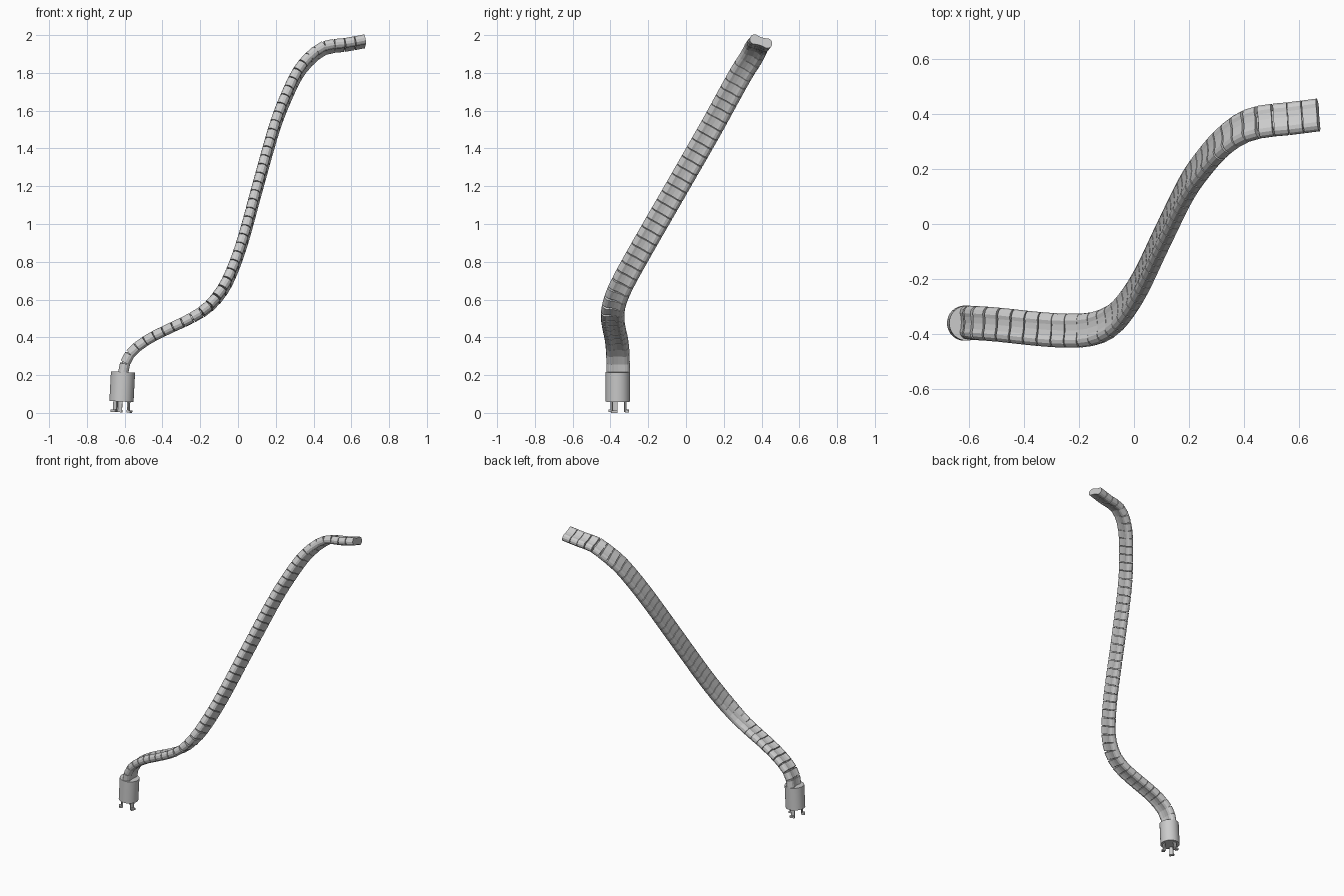
import bpy, bmesh, math
from mathutils import Vector, Matrix

if "Cube" in bpy.data.objects:
    bpy.data.objects.remove(bpy.data.objects["Cube"])

# Centre line of the cable spine: x, y, z, and downward lean of the width axis
PATH = [(-.608, -.358, .21, 0), (-.592, -.36, .28, 0), (-.55, -.362, .335, 0),
        (-.47, -.369, .393, .0), (-.36, -.381, .448, .0), (-.26, -.388, .495, .03),
        (-.17, -.386, .55, .12), (-.10, -.364, .625, .3), (-.045, -.318, .72, .45),
        (.022, -.217, .9, .52), (.105, -.044, 1.2, .55), (.190, .128, 1.5, .55),
        (.25, .216, 1.66, .55), (.318, .294, 1.8, .5), (.39, .348, 1.885, .42),
        (.465, .373, 1.935, .33), (.56, .383, 1.947, .3), (.67, .397, 1.967, .3)]
PITCH = .0545


def sample_path(steps=24):
    """Catmull-Rom samples through PATH."""
    p = [Vector(q) for q in PATH]
    p = [2 * p[0] - p[1]] + p + [2 * p[-1] - p[-2]]
    out = []
    for i in range(1, len(p) - 2):
        a, b, c, d = p[i - 1:i + 3]
        for s in range(steps):
            t = s / steps
            out.append(.5 * (2 * b + (c - a) * t + (2 * a - 5 * b + 4 * c - d) * t * t
                             + (3 * b - a - 3 * c + d) * t ** 3))
    return out + [p[-2]]


def even_points():
    """Joint positions at an equal pitch along the path."""
    pts = sample_path()
    run = [0]
    for a, b in zip(pts, pts[1:]):
        run.append(run[-1] + (b.xyz - a.xyz).length)
    n = round(run[-1] / PITCH)
    out, j = [], 0
    for i in range(n + 1):
        d = run[-1] * i / n
        while j < len(run) - 2 and run[j + 1] < d:
            j += 1
        out.append(pts[j].lerp(pts[j + 1], (d - run[j]) / (run[j + 1] - run[j])))
    return out


def peanut(r=.027, c=.035, waist=.0215, n=8):
    """Two-lobed cross-section of a link."""
    pts = []
    for start, sx in ((-120, 1), (60, -1)):
        for i in range(n + 1):
            a = math.radians(start + 240 * i / n)
            pts.append((sx * c + r * math.cos(a), r * math.sin(a)))
        pts.append((0, sx * waist))
    return pts


def prism(bm, profile, m, z0, z1):
    rings = [[bm.verts.new(m @ Vector((x, y, z))) for x, y in profile] for z in (z0, z1)]
    n = len(profile)
    for i in range(n):
        j = (i + 1) % n
        bm.faces.new((rings[0][i], rings[0][j], rings[1][j], rings[1][i]))
    bm.faces.new(rings[0][::-1])
    bm.faces.new(rings[1])


def finish(bm, name):
    bmesh.ops.recalc_face_normals(bm, faces=bm.faces)
    me = bpy.data.meshes.new(name)
    bm.to_mesh(me)
    bm.free()
    ob = bpy.data.objects.new(name, me)
    bpy.context.collection.objects.link(ob)
    return ob


# Cable spine links, with smaller connectors bridging the gaps
links, joints = bmesh.new(), bmesh.new()
section = peanut()
core = [(x * .6, y * .55) for x, y in section]
pts = even_points()
for i, (a, b) in enumerate(zip(pts, pts[1:])):
    mid, t = (a + b) / 2, b.xyz - a.xyz
    length = t.length
    t.normalize()
    w = Vector((0, 1, -mid.w))
    w = (w - t * w.dot(t)).normalized()
    u = t.cross(w)
    m = Matrix((w, u, t)).transposed().to_4x4()
    m.translation = mid.xyz
    prism(links, section, m, -length * .46, length * (.5 if i == len(pts) - 2 else .46))
    if i < len(pts) - 2:
        prism(joints, core, m, length * .43, length * .57)
finish(links, "spine_links")
finish(joints, "spine_connectors")

# Base socket, leaning very slightly
tilt = Matrix.Translation((-.617, -.361, .06)) @ Matrix.Rotation(math.radians(3), 4, 'Y')
bm = bmesh.new()
ring = [(.064 * math.cos(math.tau * i / 32), .064 * math.sin(math.tau * i / 32)) for i in range(32)]
prism(bm, ring, tilt, 0, .157)
base = finish(bm, "base_socket")
bpy.context.view_layer.objects.active = base
base.select_set(True)
bpy.ops.object.shade_smooth_by_angle(angle=math.radians(35))


# Snap-in legs with outward hooked feet
def arc_plate(r0, r1, half):
    angs = [half * (k / 2 - 1) for k in range(5)]
    return ([(r1 * math.cos(a), r1 * math.sin(a)) for a in angs]
            + [(r0 * math.cos(a), r0 * math.sin(a)) for a in reversed(angs)])


bm = bmesh.new()
for deg in (100, 220, 340):
    m = tilt @ Matrix.Rotation(math.radians(deg), 4, 'Z')
    prism(bm, arc_plate(.038, .047, .3), m, -.057, .004)
    prism(bm, arc_plate(.040, .060, .3), m, -.057, -.044)
finish(bm, "base_clips")
